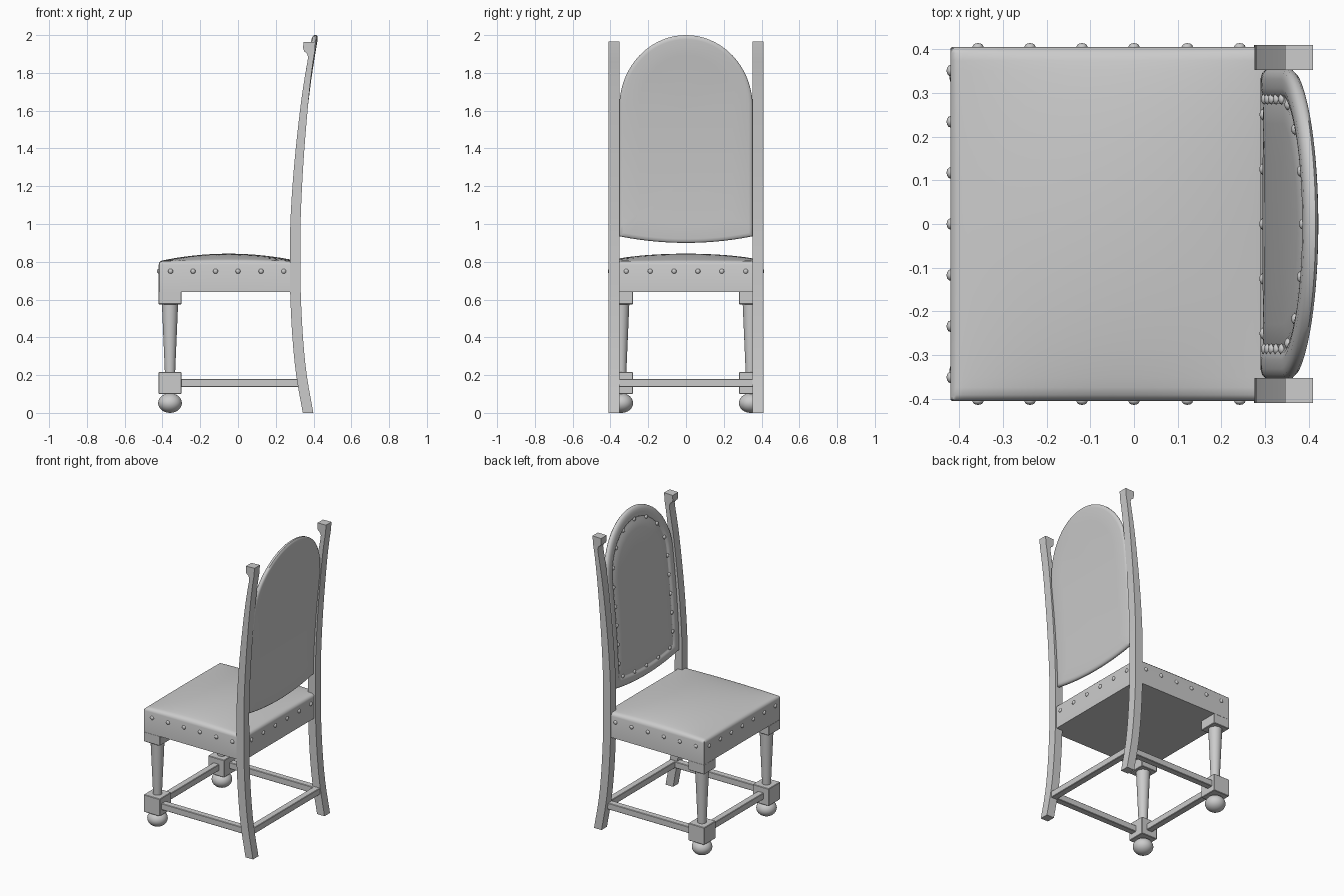
import bpy, bmesh, math
from mathutils import Vector, Matrix

if "Cube" in bpy.data.objects:
    bpy.data.objects.remove(bpy.data.objects["Cube"])


def finish(name, bm, angle=None):
    bmesh.ops.recalc_face_normals(bm, faces=bm.faces)
    me = bpy.data.meshes.new(name)
    bm.to_mesh(me)
    bm.free()
    ob = bpy.data.objects.new(name, me)
    bpy.context.collection.objects.link(ob)
    if angle:
        bpy.ops.object.select_all(action='DESELECT')
        ob.select_set(True)
        bpy.context.view_layer.objects.active = ob
        bpy.ops.object.shade_smooth_by_angle(angle=math.radians(angle))
    return ob


def box(name, lo, hi, bevel=0.003):
    bm = bmesh.new()
    lo, hi = Vector(lo), Vector(hi)
    bmesh.ops.create_cube(bm, size=1, matrix=Matrix.Translation((lo + hi) / 2) @ Matrix.Diagonal((hi - lo).to_4d()))
    bmesh.ops.bevel(bm, geom=bm.edges[:], offset=bevel, segments=1, affect='EDGES')
    return finish(name, bm)


def interp(pts, z):
    # smooth cubic through (z, x) points
    z = min(max(z, pts[0][0]), pts[-1][0])
    n = len(pts)
    i = max(k for k in range(n - 1) if pts[k][0] <= z)

    def slope(k):
        a, b = pts[max(k - 1, 0)], pts[min(k + 1, n - 1)]
        return (b[1] - a[1]) / (b[0] - a[0])
    (z0, x0), (z1, x1) = pts[i], pts[i + 1]
    h = z1 - z0
    t = (z - z0) / h
    return ((2*t**3 - 3*t*t + 1) * x0 + (t**3 - 2*t*t + t) * h * slope(i)
            + (3*t*t - 2*t**3) * x1 + (t**3 - t*t) * h * slope(i + 1))


# centre line shared by the rear posts and the back panel
LINE = [(0, .371), (.2, .336), (.4, .316), (.64, .304), (.8, .303), (1.0, .304),
        (1.25, .317), (1.5, .338), (1.75, .366), (2.0, .406)]

# rear posts: curved side profile with a small scrolled head
zs = [1.86 * i / 28 for i in range(29)]
half = [(0, .028), (1.0, .027), (1.6, .02), (1.9, .014)]
front = [(interp(LINE, z) - interp(half, z), z) for z in zs]
rear = [(interp(LINE, z) + interp(half, z), z) for z in zs]
head = [(.371, 1.885), (.365, 1.903), (.350, 1.914), (.345, 1.93), (.346, 1.963), (.41, 1.965), (.406, 1.91)]
profile = front + head + rear[::-1]
for s, side in ((-1, "right"), (1, "left")):
    bm = bmesh.new()
    f = bm.faces.new([bm.verts.new((x, s * .352, z)) for x, z in profile])
    ext = bmesh.ops.extrude_face_region(bm, geom=[f])
    for v in ext['geom']:
        if isinstance(v, bmesh.types.BMVert):
            v.co.y = s * .41
    finish("rear_post_" + side, bm, 25)

# seat: box with rounded edges and a domed top
bm = bmesh.new()
cx, hx, hy, N = -.049, .371, .405, 24
grid = {}
us = [-math.cos(math.pi * i / N) for i in range(N + 1)]
for i, u in enumerate(us):
    for j, v in enumerate(us):
        d = min((1 - abs(u)) * hx, (1 - abs(v)) * hy)
        soft = math.sqrt(max(0, 1 - (1 - min(d / .02, 1)) ** 2)) * .018
        z = .785 + soft + .04 * (1 - u * u) * (1 - v * v) ** .7
        grid[i, j] = bm.verts.new((cx + hx * u, hy * v, z))
for i in range(N):
    for j in range(N):
        bm.faces.new([grid[i, j], grid[i + 1, j], grid[i + 1, j + 1], grid[i, j + 1]])
rim = [e for e in bm.edges if e.is_boundary]
ext = bmesh.ops.extrude_edge_only(bm, edges=rim)
for v in ext['geom']:
    if isinstance(v, bmesh.types.BMVert):
        v.co.z = .64
bmesh.ops.holes_fill(bm, edges=[e for e in bm.edges if e.is_boundary], sides=0)
bmesh.ops.bevel(bm, geom=[e for e in bm.edges if len(e.link_faces) == 2 and e.calc_face_angle(0) > 1.4
                          and abs(e.verts[0].co.z - e.verts[1].co.z) > .1],
                offset=.012, segments=3, affect='EDGES')
finish("seat", bm, 40)

# back panel: arched outline, inset toward a vertical middle line
W, ZA = .353, 1.62
right = [(W * i / 10, .90 + .035 * (i / 10) ** 2) for i in range(11)]
right += [(W, .935 + (ZA - .935) * i / 14) for i in range(1, 15)]
right += [(W * math.cos(a), ZA + .38 * math.sin(a)) for a in (math.pi / 2 * i / 18 for i in range(1, 19))]
right[-1] = (0, 2.0)
outline = right + [(-y, z) for y, z in right[-2:0:-1]]


def panel_point(p, f, d):
    mz = min(max(p[1], 1.25), ZA)
    y, z = p[0] * (1 - f), p[1] + (mz - p[1]) * f
    return Vector((interp(LINE, z) + .003 + d, y, z))


T = .0165
rings = [(1, T), (.6, T), (.3, T), (.06, T), (.02, T - .003), (0, T - .010), (0, -T + .012),
         (.02, -T + .004), (.06, -T), (.12, -T), (.165, -T + .003), (.18, -T + .009),
         (.195, -T + .009), (.22, -T + .005), (.35, -T + .003), (.6, -T + .002), (1, -T + .002)]
bm = bmesh.new()
loops = [[bm.verts.new(panel_point(p, f, d)) for p in outline] for f, d in rings]
n = len(outline)
for a, b in zip(loops, loops[1:]):
    for i in range(n):
        bm.faces.new([a[i], a[(i + 1) % n], b[(i + 1) % n], b[i]])
bmesh.ops.remove_doubles(bm, verts=bm.verts[:], dist=.0002)
finish("back_panel", bm, 50)

# front legs: block, tapered shaft, block and ball foot
LX, LY = -.36, .343
for s, side in ((-1, "right"), (1, "left")):
    y = s * LY
    box("leg_top_block_" + side, (LX - .06, y - .062, .575), (LX + .06, y + .062, .642))
    box("leg_base_block_" + side, (LX - .06, y - .062, .1), (LX + .06, y + .062, .217))
    bm = bmesh.new()
    bmesh.ops.create_cone(bm, cap_ends=True, segments=32, radius1=.027, radius2=.043, depth=.37,
                          matrix=Matrix.Translation((LX, y, .395)))
    finish("front_leg_" + side, bm, 40)
    bm = bmesh.new()
    bmesh.ops.create_uvsphere(bm, u_segments=32, v_segments=16, radius=1,
                              matrix=Matrix.Translation((LX, y, .052)) @ Matrix.Diagonal((.063, .063, .052, 1)))
    finish("ball_foot_" + side, bm, 40)
    # side stretchers
    box("side_stretcher_" + side, (LX, s * .362 - .022, .137), (.34, s * .362 + .022, .18))
# cross stretchers
box("front_stretcher", (LX - .022, -LY, .137), (LX + .022, LY, .18))
box("rear_stretcher", (.32, -.36, .137), (.364, .36, .18))

# upholstery nails on the seat and around the back panel
nails = []
for x in (-.357, -.238, -.119, 0, .122, .242):
    nails += [((x, s * .405, .75), 'y') for s in (-1, 1)]
nails += [((-.42, .117 * k, .75), 'x') for k in range(-3, 4)]
nails += [((.322, .1265 * (k - 2.5), .75), 'x') for k in range(6)]
path = [panel_point(p, .19, -T + .006) for p in outline]
k0 = len(right) - 1
path = path[k0:] + path[:k0 + 1]
total = sum((b - a).length for a, b in zip(path, path[1:]))
COUNT = 22
run, k = 0, 0
for a, b in zip(path, path[1:]):
    L = (b - a).length
    while k < COUNT and k * total / COUNT <= run + L:
        nails.append((a.lerp(b, (k * total / COUNT - run) / L), 'x'))
        k += 1
    run += L
bm = bmesh.new()
for loc, axis in nails:
    flat = (.009, .013, .013, 1) if axis == 'x' else (.013, .009, .013, 1)
    bmesh.ops.create_uvsphere(bm, u_segments=12, v_segments=8, radius=1,
                              matrix=Matrix.Translation(loc) @ Matrix.Diagonal(flat))
finish("upholstery_nails", bm, 60)
